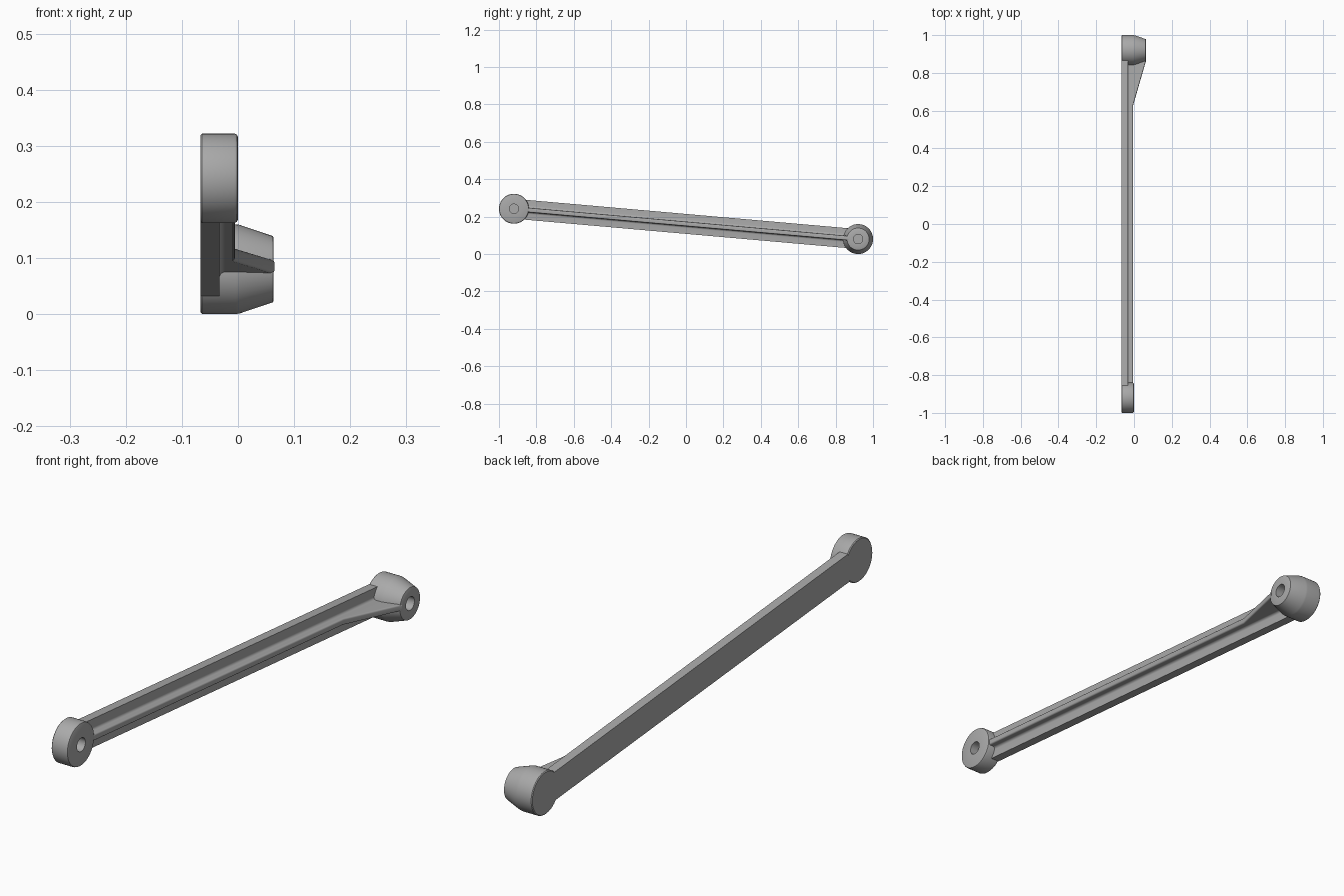
import bpy, bmesh, math
from mathutils import Matrix

cube = bpy.data.objects.get("Cube")
if cube:
    bpy.data.objects.remove(cube)

grey = bpy.data.materials.new("plain grey")
grey.use_nodes = True
colour = (0.4, 0.4, 0.4, 1)
grey.diffuse_color = colour
grey.node_tree.nodes["Principled BSDF"].inputs["Base Color"].default_value = colour

BACK = -0.067      # flat rear plane of the arm
PLATE = -0.033     # outer face of the flat plate
HALF = 0.053       # half width of the plate
RIB = 0.012        # half thickness of the rib
REACH = math.hypot(0.92, 0.081)
tilt = Matrix.Translation((0, 0, 0.161)) @ Matrix.Rotation(-math.atan2(0.081, 0.92), 4, 'X')


def finish(name, bm):
    bmesh.ops.recalc_face_normals(bm, faces=bm.faces)
    mesh = bpy.data.meshes.new(name)
    bm.to_mesh(mesh)
    bm.free()
    mesh.materials.append(grey)
    ob = bpy.data.objects.new(name, mesh)
    bpy.context.collection.objects.link(ob)
    ob.matrix_world = tilt
    bpy.ops.object.select_all(action='DESELECT')
    ob.select_set(True)
    bpy.context.view_layer.objects.active = ob
    bpy.ops.object.shade_smooth_by_angle(angle=math.radians(32))
    return ob


def skin(bm, rings):
    for a, b in zip(rings, rings[1:]):
        for i in range(len(a)):
            j = (i + 1) % len(a)
            bm.faces.new((a[i], a[j], b[j], b[i]))
    bm.faces.new(rings[0])
    bm.faces.new(rings[-1])


def boss(name, y, profile, sides=48):
    """Lathe (x, radius) points around the pivot axis."""
    bm = bmesh.new()
    rings = []
    for x, r in profile:
        rings.append([bm.verts.new((x, y + r * math.cos(t), r * math.sin(t)))
                      for t in (2 * math.pi * i / sides for i in range(sides))])
    skin(bm, rings)
    return finish(name, bm)


def arc(cx, cz, r, start, end, steps=5):
    for i in range(steps + 1):
        t = math.radians(start + (end - start) * i / steps)
        yield cx + r * math.cos(t), cz + r * math.sin(t)


def section(tip):
    """T-shaped cross-section with filleted root and rounded rib edge."""
    f, e = 0.01, 0.006
    upper = [(BACK, HALF), (PLATE, HALF)]
    upper += arc(PLATE + f, RIB + f, f, 180, 270)
    upper += arc(tip - e, RIB - e, e, 90, 0)
    return upper + [(x, -z) for x, z in reversed(upper)]


# Arm: flat plate and central rib, which flares out towards the tall boss
bm = bmesh.new()
stations = [(-0.862, -0.005), (0.63, -0.005), (0.862, 0.062), (0.872, 0.065)]
skin(bm, [[bm.verts.new((x, y, z)) for x, z in section(tip)] for y, tip in stations])
finish("ribbed_arm", bm)

# End bosses, each with a blind pivot hole
base = [(BACK, 0.077), (-0.064, 0.08)]
hole = 0.025
boss("front_boss", -REACH, base + [(-0.007, 0.08), (-0.002, 0.078), (0, 0.073),
                                   (0, hole), (PLATE, hole)])
boss("rear_boss", REACH, base + [(-0.004, 0.08), (0.003, 0.079), (0.062, 0.059),
                                 (0.063, 0.057), (0.063, hole), (PLATE, hole)])
